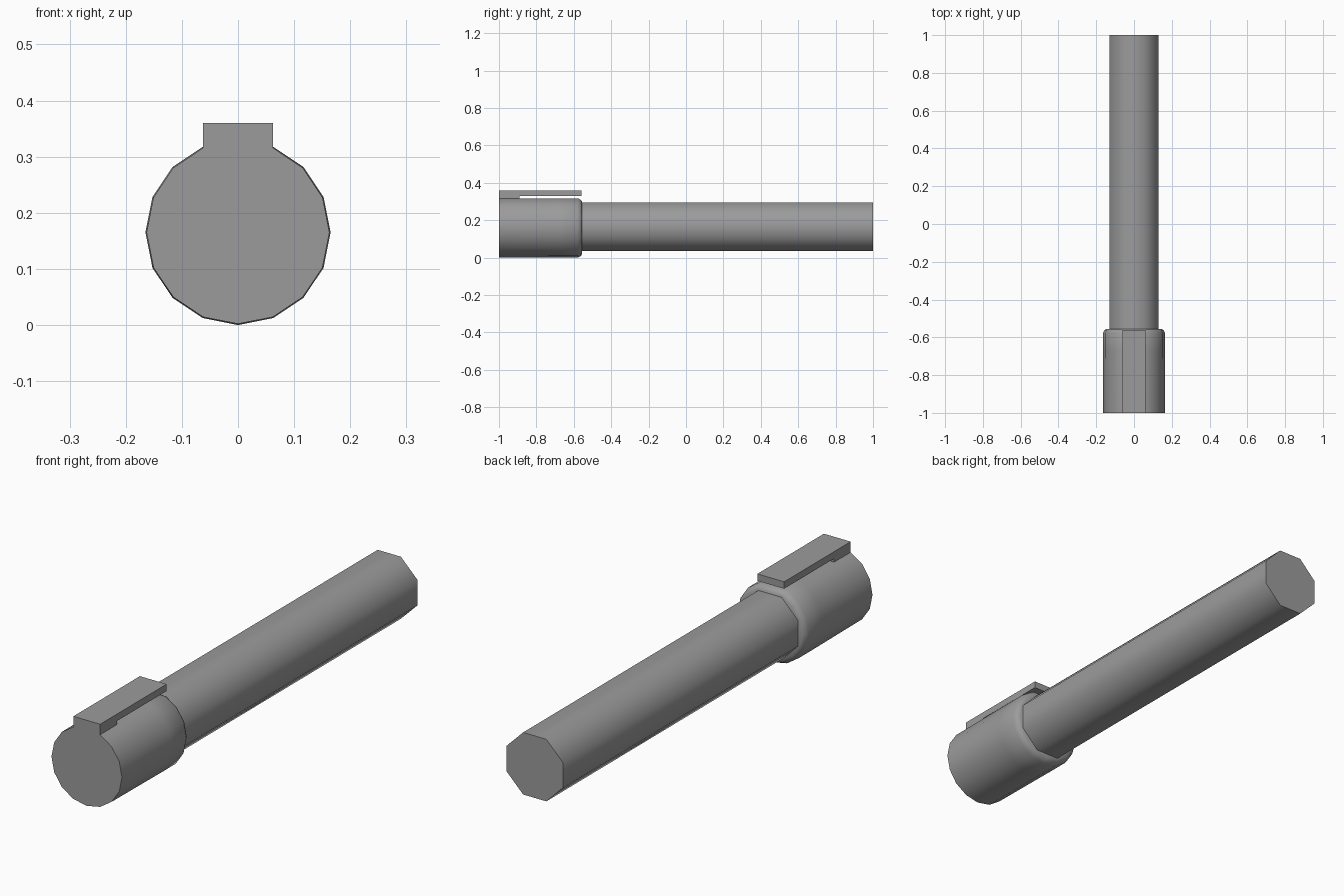
import bpy, bmesh, math

cube = bpy.data.objects.get("Cube")
if cube:
    bpy.data.objects.remove(cube, do_unlink=True)

AXIS_Z = 0.165

grey = bpy.data.materials.new("plain grey")
grey.use_nodes = True
colour = (0.33, 0.33, 0.33, 1)
grey.diffuse_color = colour
grey.node_tree.nodes["Principled BSDF"].inputs["Base Color"].default_value = colour


def finish(name, bm, smooth=True):
    bmesh.ops.recalc_face_normals(bm, faces=bm.faces)
    mesh = bpy.data.meshes.new(name)
    bm.to_mesh(mesh)
    bm.free()
    mesh.materials.append(grey)
    obj = bpy.data.objects.new(name, mesh)
    bpy.context.collection.objects.link(obj)
    if smooth:
        bpy.ops.object.select_all(action='DESELECT')
        obj.select_set(True)
        bpy.context.view_layer.objects.active = obj
        bpy.ops.object.shade_smooth_by_angle(angle=math.radians(50))
    return obj


def tube(name, angles, profile):
    """Closed solid along y from (y, radius) rings."""
    bm = bmesh.new()
    rings = [[bm.verts.new((r * math.cos(a), y, AXIS_Z + r * math.sin(a)))
              for a in angles] for y, r in profile]
    n = len(angles)
    for a, b in zip(rings, rings[1:]):
        for i in range(n):
            j = (i + 1) % n
            bm.faces.new((a[i], a[j], b[j], b[i]))
    bm.faces.new(rings[0])
    bm.faces.new(rings[-1])
    return finish(name, bm)


def box(name, x, y0, y1, z0, z1):
    bm = bmesh.new()
    bmesh.ops.create_cube(bm, size=1)
    for v in bm.verts:
        v.co = (2 * x * v.co.x,
                y1 if v.co.y > 0 else y0,
                z1 if v.co.z > 0 else z0)
    return finish(name, bm, smooth=False)


# Barrel: eight flat sides
step = math.tau / 8
tube("barrel", [(i + 0.5) * step for i in range(8)],
     [(-0.6, 0.1405), (1.0, 0.1405)])

# Cap: sixteen sides with the top corner left out, giving a flat for the clip
step = math.tau / 16
tube("cap", [i * step for i in range(16) if i != 4],
     [(-1.0, 0.163), (-0.67, 0.165), (-0.578, 0.165),
      (-0.562, 0.156), (-0.555, 0.145)])

# Clip: a bar held above the cap by a short foot
box("clip_foot", 0.062, -1.0, -0.89, 0.31, 0.331)
box("clip_bar", 0.062, -1.0, -0.56, 0.331, 0.36)
